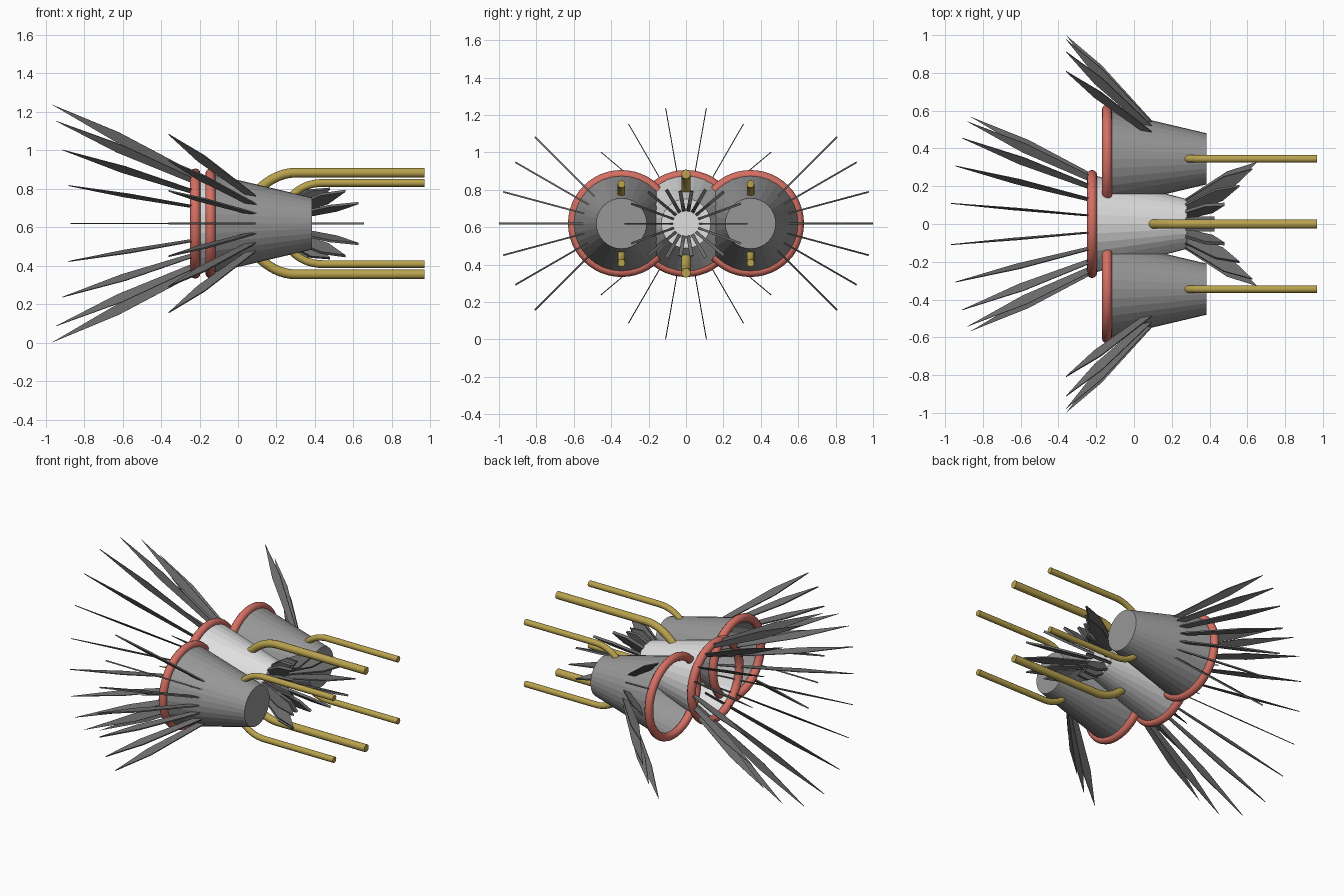
import bpy, bmesh, math
from mathutils import Vector

if "Cube" in bpy.data.objects:
    bpy.data.objects.remove(bpy.data.objects["Cube"])

CZ = 0.62          # height of the engine axes
SIDE_Y = 0.345     # sideways offset of the outer engines


def material(name, rgb):
    m = bpy.data.materials.new(name)
    m.diffuse_color = (*rgb, 1)
    m.use_nodes = True
    m.node_tree.nodes["Principled BSDF"].inputs["Base Color"].default_value = m.diffuse_color
    return m


GREY = material("mid_grey", (0.31, 0.31, 0.31))
LIGHT = material("light_grey", (0.74, 0.74, 0.74))
DARK = material("dark_grey", (0.145, 0.145, 0.145))
RED = material("soft_red", (0.66, 0.16, 0.125))
GOLD = material("brass_yellow", (0.48, 0.36, 0.075))


def finish(bm, name, mat):
    me = bpy.data.meshes.new(name)
    bmesh.ops.recalc_face_normals(bm, faces=bm.faces[:])
    bm.to_mesh(me)
    bm.free()
    ob = bpy.data.objects.new(name, me)
    me.materials.append(mat)
    bpy.context.collection.objects.link(ob)
    return ob


def polar(x, r, ang, cy):
    return Vector((x, cy + r * math.cos(ang), CZ + r * math.sin(ang)))


def cone_shell(name, x0, r0, x1, r1, cy, mat, n=32):
    # tapered body along x, open at the wide rear, closed at the narrow end
    bm = bmesh.new()
    loops = []
    for x, r in ((x0, r0), (x1, r1)):
        loops.append([bm.verts.new(polar(x, r, 2 * math.pi * i / n, cy)) for i in range(n)])
    a, b = loops
    for i in range(n):
        j = (i + 1) % n
        bm.faces.new((a[i], a[j], b[j], b[i]))
    bm.faces.new(b)
    return finish(bm, name, mat)


def rim(name, x, cy):
    bpy.ops.mesh.primitive_torus_add(
        major_radius=0.259, minor_radius=0.027, major_segments=48, minor_segments=12,
        location=(x, cy, CZ), rotation=(0, math.pi / 2, 0))
    ob = bpy.context.object
    ob.name = name
    ob.data.materials.append(RED)
    bpy.ops.object.shade_smooth()


def add_blade(bm, base, tip, ang, cy, base_half, wide_half, thick, knee):
    # thin pointed leaf lying in a plane through the engine axis; base, tip = (x, r)
    b, t = Vector(base), Vector(tip)
    d = (t - b).normalized()
    p = Vector((-d.y, d.x))
    k = b.lerp(t, knee)
    outline = [b - p * base_half, k - p * wide_half, t, k + p * wide_half, b + p * base_half]
    side = Vector((0, -math.sin(ang), math.cos(ang))) * thick / 2
    front = [bm.verts.new(polar(q.x, q.y, ang, cy) + side) for q in outline]
    back = [bm.verts.new(polar(q.x, q.y, ang, cy) - side) for q in outline]
    bm.faces.new(front)
    bm.faces.new(back[::-1])
    for i in range(5):
        j = (i + 1) % 5
        bm.faces.new((front[j], front[i], back[i], back[j]))


def pipe(name, cy, sign, p0, p1, p2, radius):
    # bent pipe: a curved start, then straight forward; points = (x, distance from axis)
    a, b, c = Vector(p0), Vector(p1), Vector(p2)
    pts = [a.lerp(b, i / 8).lerp(b.lerp(c, i / 8), i / 8) for i in range(9)]
    pts.append(Vector((0.97, c.y)))
    cu = bpy.data.curves.new(name, 'CURVE')
    cu.dimensions = '3D'
    cu.bevel_depth = radius
    cu.bevel_resolution = 4
    cu.use_fill_caps = True
    sp = cu.splines.new('POLY')
    sp.points.add(len(pts) - 1)
    for s, q in zip(sp.points, pts):
        s.co = (q.x, cy, CZ + sign * q.y, 1)
    cu.materials.append(GOLD)
    ob = bpy.data.objects.new(name, cu)
    bpy.context.collection.objects.link(ob)


# centre engine body and rim
cone_shell("centre_engine", -0.22, 0.26, 0.28, 0.132, 0, LIGHT)
rim("centre_rim", -0.222, 0)

# long rear blades (rooted inside the bell) and short front fins of the centre engine
rear, fore = bmesh.new(), bmesh.new()
for i in range(18):
    ang = math.radians(20 * i)
    s2, c2 = math.sin(ang) ** 2, math.cos(ang) ** 2
    add_blade(rear, (-0.08, 0.18), (-0.87 - 0.101 * s2, 0.57 + 0.06 * s2), ang, 0,
              0.010, 0.026, 0.005, 0.62)
    add_blade(fore, (0.24, 0.08), (0.42 + 0.235 * c2, 0.17 + 0.16 * c2), ang, 0,
              0.028, 0.04, 0.008 + 0.012 * math.sqrt(s2), 0.66)
finish(rear, "centre_rear_blades", DARK)
finish(fore, "centre_front_fins", DARK)

# side engines with rims and outward blades
for side, sgn in (("left", -1), ("right", 1)):
    cy = sgn * SIDE_Y
    cone_shell(side + "_engine", -0.143, 0.26, 0.385, 0.135, cy, GREY)
    rim(side + "_rim", -0.143, cy)
    bm = bmesh.new()
    for deg in range(-45, 46, 15):
        ang = math.radians(deg if sgn > 0 else 180 - deg)
        add_blade(bm, (0.085, 0.19), (-0.36, 0.655), ang, cy, 0.016, 0.026, 0.009, 0.62)
    finish(bm, side + "_blades", DARK)

# brass pipes above and below every engine
for label, sign in (("upper", 1), ("lower", -1)):
    pipe(label + "_centre_pipe", 0, sign, (0.09, 0.16), (0.19, 0.264), (0.30, 0.264), 0.025)
    for side, sgn in (("left", -1), ("right", 1)):
        pipe(f"{label}_{side}_pipe", sgn * SIDE_Y, sign,
             (0.27, 0.135), (0.34, 0.211), (0.44, 0.211), 0.02)
